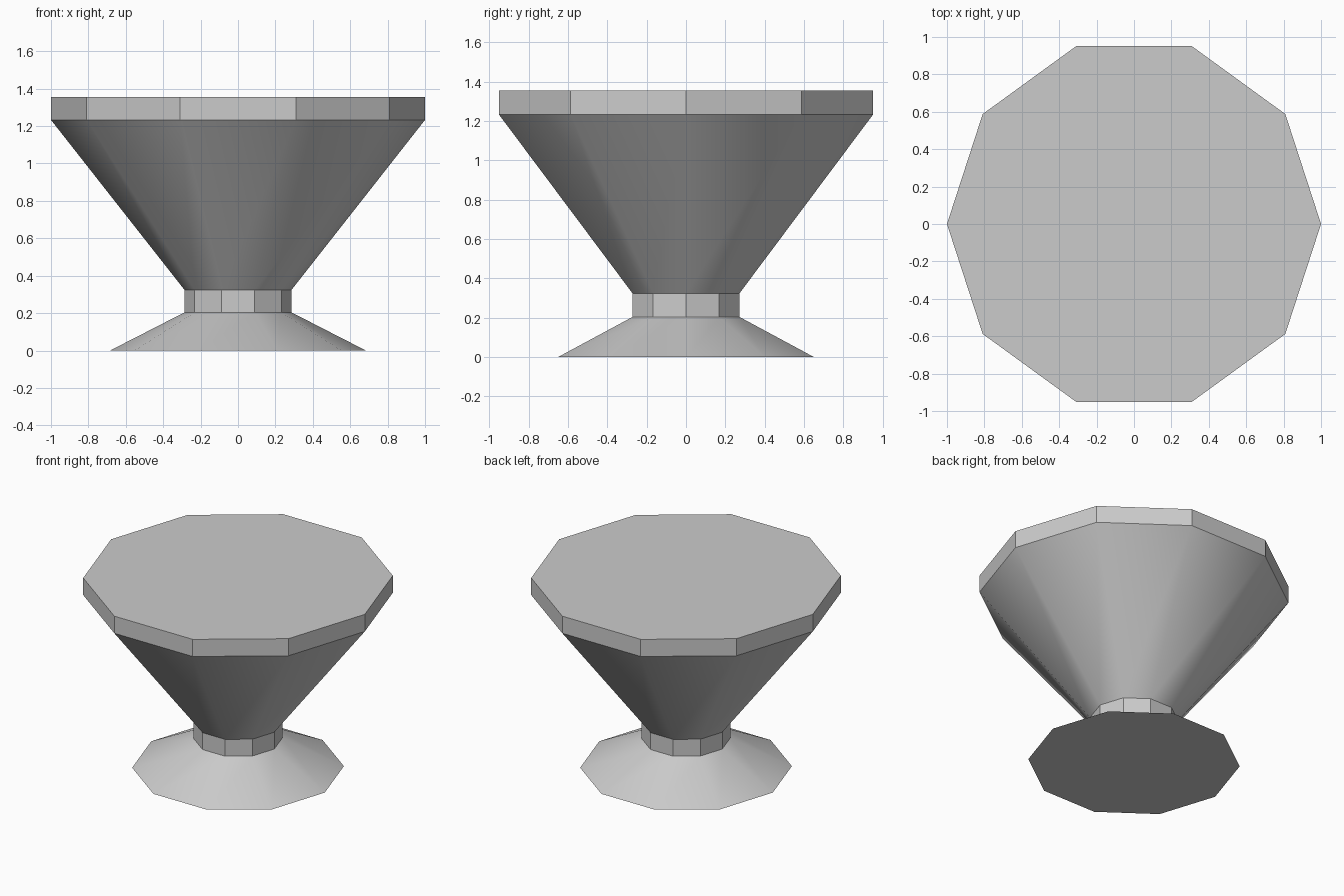
import bpy
import bmesh
import math

if "Cube" in bpy.data.objects:
    bpy.data.objects.remove(bpy.data.objects["Cube"], do_unlink=True)

SIDES = 10

grey = bpy.data.materials.new("light grey")
grey.use_nodes = True
colour = (0.6, 0.6, 0.6, 1.0)
grey.diffuse_color = colour
grey.node_tree.nodes["Principled BSDF"].inputs["Base Color"].default_value = colour


def ring(bm, radius, z):
    step = math.tau / SIDES
    return [bm.verts.new((radius * math.cos(i * step), radius * math.sin(i * step), z))
            for i in range(SIDES)]


def frustum(name, r_low, z_low, r_high, z_high, cap_low=False, cap_high=False):
    """Ten-sided tapered wall with optional end caps."""
    bm = bmesh.new()
    low, high = ring(bm, r_low, z_low), ring(bm, r_high, z_high)
    for i in range(SIDES):
        j = (i + 1) % SIDES
        bm.faces.new((low[i], low[j], high[j], high[i]))
    if cap_low:
        bm.faces.new(low[::-1])
    if cap_high:
        bm.faces.new(high)
    mesh = bpy.data.meshes.new(name)
    bm.to_mesh(mesh)
    bm.free()
    mesh.materials.append(grey)
    obj = bpy.data.objects.new(name, mesh)
    bpy.context.collection.objects.link(obj)
    # Slanted walls blend smoothly, upright bands stay faceted
    bpy.ops.object.select_all(action="DESELECT")
    obj.select_set(True)
    bpy.context.view_layer.objects.active = obj
    bpy.ops.object.shade_smooth_by_angle(angle=math.radians(30))


# Flared foot, narrow collar, wide bowl and flat-topped rim
frustum("foot", 0.684, 0.0, 0.286, 0.204, cap_low=True)
frustum("collar", 0.286, 0.204, 0.286, 0.324)
frustum("bowl", 0.286, 0.324, 1.0, 1.233)
frustum("rim", 1.0, 1.233, 1.0, 1.355, cap_high=True)
